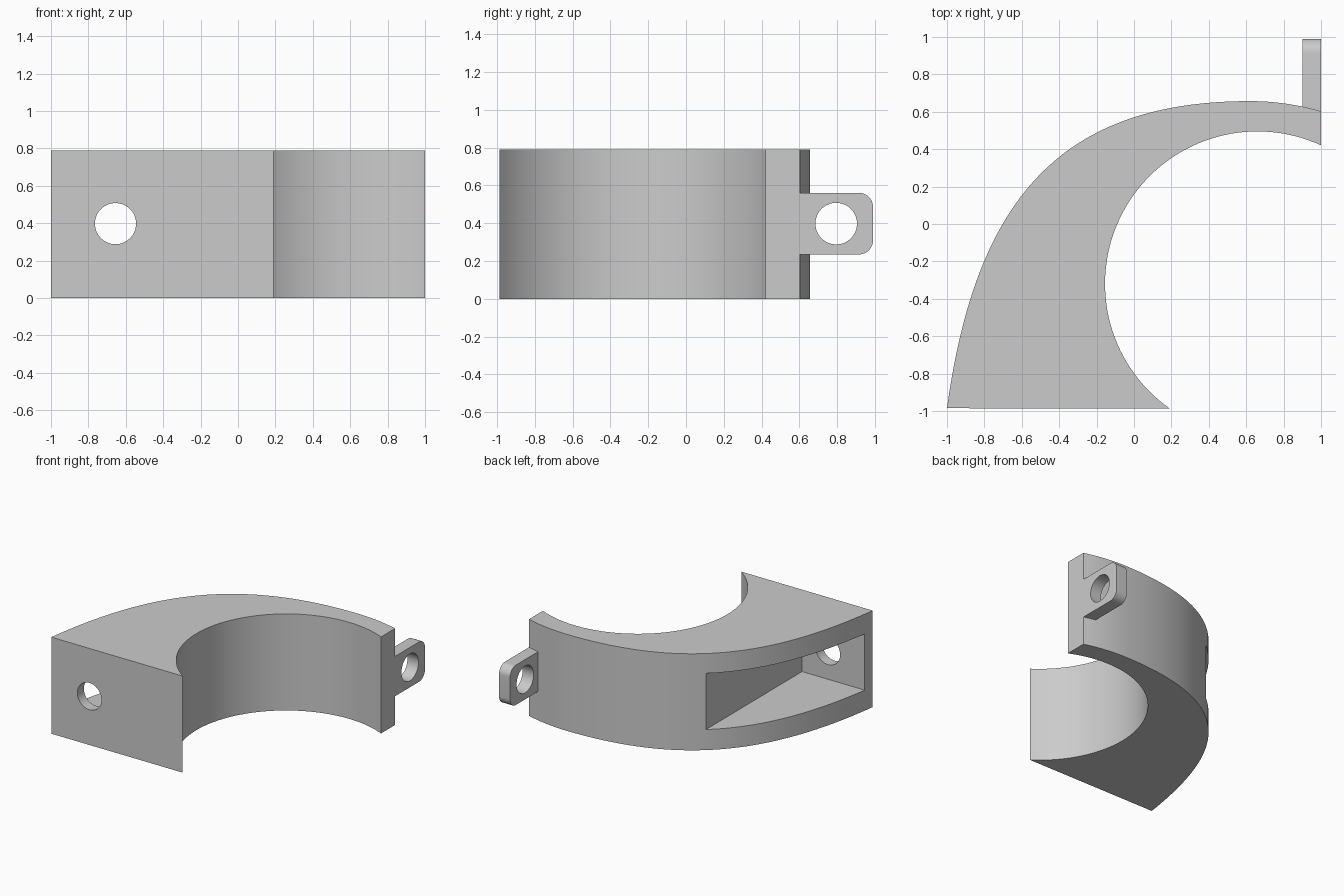
import bpy, bmesh, math
from mathutils import Vector, Matrix
from mathutils.geometry import interpolate_bezier

if "Cube" in bpy.data.objects:
    bpy.data.objects.remove(bpy.data.objects["Cube"], do_unlink=True)

HEIGHT = 0.79
MID = HEIGHT / 2 + 0.003

grey = bpy.data.materials.new("plain_grey")
grey.use_nodes = True
colour = (0.6, 0.6, 0.6, 1)
grey.diffuse_color = colour
grey.node_tree.nodes["Principled BSDF"].inputs["Base Color"].default_value = colour


def arc(cx, cy, r, start, end, steps):
    """Points along a circular arc, angles in degrees."""
    angles = [math.radians(start + (end - start) * i / steps) for i in range(steps + 1)]
    return [Vector((cx + r * math.cos(a), cy + r * math.sin(a), 0)) for a in angles]


def prism(name, outline, depth, matrix=Matrix()):
    """Extrude a flat outline along its local z, then place it."""
    bm = bmesh.new()
    face = bm.faces.new([bm.verts.new(p) for p in outline])
    new = bmesh.ops.extrude_face_region(bm, geom=[face])["geom"]
    bmesh.ops.translate(bm, vec=(0, 0, depth),
                        verts=[v for v in new if isinstance(v, bmesh.types.BMVert)])
    bmesh.ops.transform(bm, matrix=matrix, verts=bm.verts)
    bmesh.ops.recalc_face_normals(bm, faces=bm.faces)
    mesh = bpy.data.meshes.new(name)
    bm.to_mesh(mesh)
    bm.free()
    mesh.materials.append(grey)
    obj = bpy.data.objects.new(name, mesh)
    bpy.context.collection.objects.link(obj)
    return obj


def combine(target, other, operation):
    """Apply a boolean and discard the helper."""
    mod = target.modifiers.new(operation.title(), 'BOOLEAN')
    mod.operation, mod.object, mod.solver = operation, other, 'EXACT'
    bpy.context.view_layer.objects.active = target
    bpy.ops.object.modifier_apply(modifier=mod.name)
    bpy.data.objects.remove(other, do_unlink=True)


# Crescent body: swept outer back, circular inner bore
crown = Vector((0.62, 0.657, 0))
sweep = interpolate_bezier(Vector((-1, -0.985, 0)), Vector((-0.85, 0.1, 0)),
                           Vector((-0.42, 0.657, 0)), crown, 64)
R = 1.35
tip = math.degrees(math.acos(0.38 / R))
back_tip = arc(crown.x, crown.y - R, R, 90, tip, 12)[1:]
bore = arc(0.66, -0.32, 0.815, 65.3, 234.8, 64)
body = prism("clamp_body", list(sweep) + back_tip + bore, HEIGHT)

# Screw pocket, open through the outer wall
pocket = [Vector(p) for p in ((-0.42, -0.9, 0), (-0.42, 0.8, 0), (-1.3, 0.8, 0), (-1.3, -0.9, 0))]
combine(body, prism("pocket_cutter", pocket, 0.46, Matrix.Translation((0, 0, MID - 0.23))), 'DIFFERENCE')

# Screw hole from the front face into the pocket
front_turn = Matrix.Translation((-0.655, -0.85, MID)) @ Matrix.Rotation(math.pi / 2, 4, 'X')
combine(body, prism("screw_hole_cutter", arc(0, 0, 0.11, 0, 354, 59), 0.3, front_turn), 'DIFFERENCE')

# Rounded end tab: local x -> y, local y -> z, local z -> x
tab_turn = Matrix.Translation((0.9, 0, MID)) @ Matrix(((0, 0, 1, 0), (1, 0, 0, 0), (0, 1, 0, 0), (0, 0, 0, 1)))
r, half = 0.075, 0.163
tab_outline = ([Vector((0.55, -half, 0))] + arc(0.99 - r, -half + r, r, -90, 0, 12)
               + arc(0.99 - r, half - r, r, 0, 90, 12) + [Vector((0.55, half, 0))])
tab = prism("end_tab", tab_outline, 0.1, tab_turn)
hole_turn = Matrix.Translation((-0.1, 0, 0)) @ tab_turn
combine(tab, prism("tab_hole_cutter", arc(0.795, 0, 0.11, 0, 354, 59), 0.3, hole_turn), 'DIFFERENCE')
combine(body, tab, 'UNION')

# Smooth the curved walls, keep the corners crisp
bpy.ops.object.select_all(action='DESELECT')
body.select_set(True)
bpy.context.view_layer.objects.active = body
bpy.ops.object.shade_smooth_by_angle(angle=math.radians(30))
